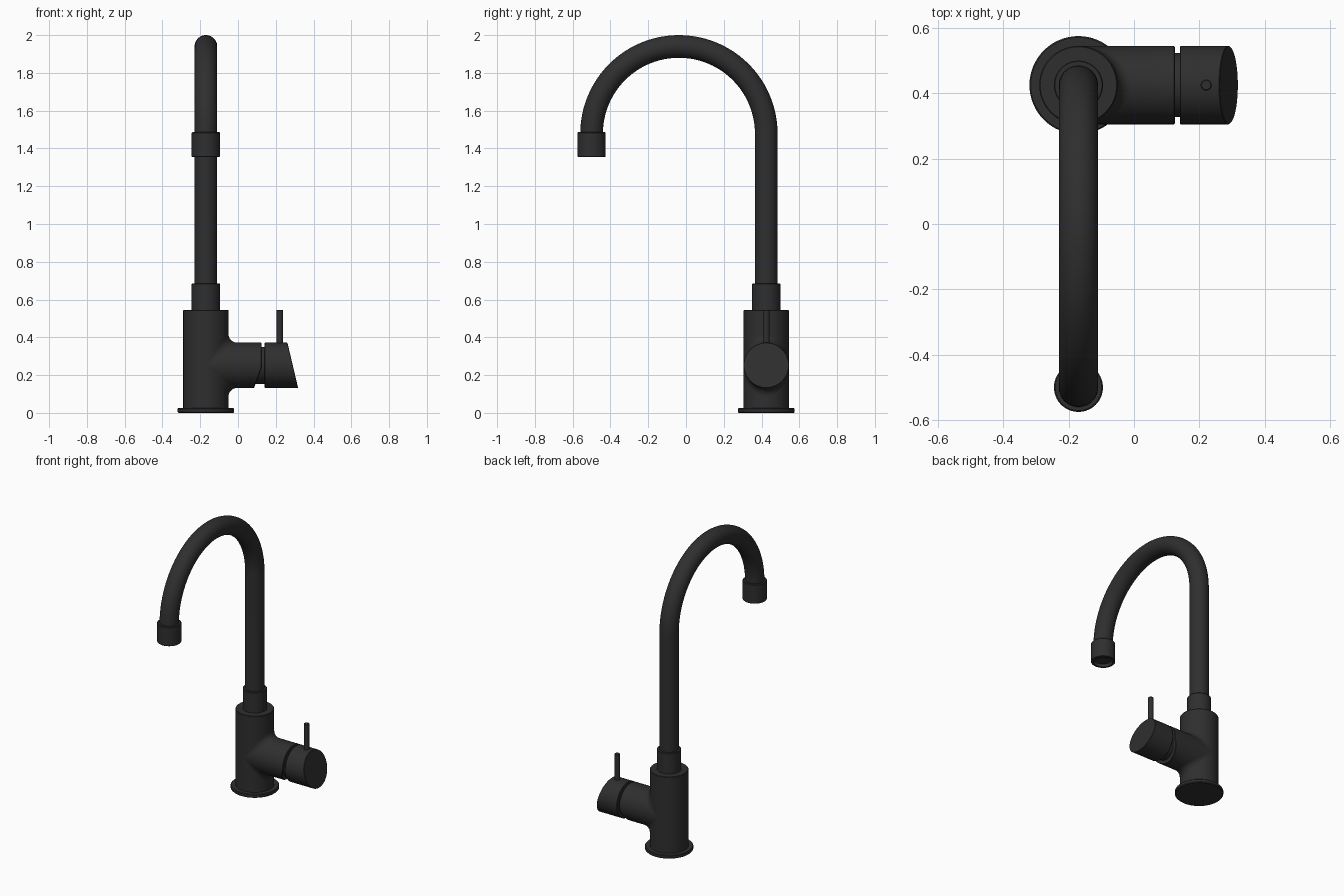
import bpy, bmesh
from math import sin, cos, pi

cube = bpy.data.objects.get("Cube")
if cube:
    bpy.data.objects.remove(cube)

matte = bpy.data.materials.new("matte_black")
matte.use_nodes = True
color = (0.028, 0.028, 0.028, 1)
matte.diffuse_color = color
bsdf = matte.node_tree.nodes["Principled BSDF"]
bsdf.inputs["Base Color"].default_value = color
bsdf.inputs["Roughness"].default_value = 0.6

SEG = 64
ANGLES = [2 * pi * i / SEG for i in range(SEG)]
CX, CY = -0.17, 0.425     # column axis
R = 0.12                  # column and arm radius
AZ = 0.252                # height of the arm axis


def loft(name, rings):
    """Skin a list of equal-length point rings and cap both ends."""
    bm = bmesh.new()
    loops = [[bm.verts.new(p) for p in ring] for ring in rings]
    for a, b in zip(loops, loops[1:]):
        for i in range(SEG):
            j = (i + 1) % SEG
            bm.faces.new((a[i], a[j], b[j], b[i]))
    bm.faces.new(loops[0])
    bm.faces.new(loops[-1])
    bmesh.ops.remove_doubles(bm, verts=bm.verts, dist=1e-5)
    bmesh.ops.recalc_face_normals(bm, faces=bm.faces)
    mesh = bpy.data.meshes.new(name)
    bm.to_mesh(mesh)
    bm.free()
    mesh.materials.append(matte)
    obj = bpy.data.objects.new(name, mesh)
    bpy.context.collection.objects.link(obj)
    bpy.ops.object.select_all(action='DESELECT')
    obj.select_set(True)
    bpy.context.view_layer.objects.active = obj
    bpy.ops.object.shade_smooth_by_angle(angle=0.6)
    return obj


def upright(name, profile, x=CX, y=CY):
    """Turned part about a vertical axis; profile holds (radius, z)."""
    return loft(name, [[(x + r * cos(t), y + r * sin(t), z) for t in ANGLES]
                       for r, z in profile])


def across(r, x_of_z):
    """Ring about the arm axis whose x may depend on height."""
    return [(x_of_z(AZ + r * cos(t)), CY + r * sin(t), AZ + r * cos(t))
            for t in ANGLES]


# Column
upright("base_flange", [(0.145, 0), (0.15, 0.005), (0.15, 0.021), (0.146, 0.025)])
upright("body", [(R, 0.02), (R, 0.542), (R - 0.003, 0.546)])
upright("collar", [(0.075, 0.54), (0.075, 0.682), (0.072, 0.686), (0.06, 0.686)])

# Gooseneck pipe: straight riser, then a half circle over to the outlet
BEND, TUBE, SPRING = 0.4625, 0.06, 1.4775
path = [(CY, 0.67, 0)]
path += [(CY - BEND + BEND * cos(a), SPRING + BEND * sin(a), a)
         for a in [pi * i / 48 for i in range(49)]]
loft("gooseneck_pipe",
     [[(CX + TUBE * sin(t), y + TUBE * cos(t) * cos(a), z + TUBE * cos(t) * sin(a))
       for t in ANGLES] for y, z, a in path])

# Outlet with a recessed underside
upright("spout_nozzle", [(0.06, 1.486), (0.071, 1.486), (0.075, 1.482), (0.075, 1.358),
                         (0.072, 1.355), (0.06, 1.355), (0.058, 1.375)],
        y=CY - 2 * BEND)

# Side arm, blended into the body with a fillet that fades out at the sides
rings = [across(0.05, lambda z: CX)]
for k in range(9):
    a = pi / 2 * k / 8
    ring = []
    for t in ANGLES:
        c = R * abs(cos(t))
        f = 0.045 * abs(cos(t))
        height = c + f * (1 - sin(a))
        ring.append((CX + c + f * (1 - cos(a)), CY + R * sin(t),
                     AZ + (height if cos(t) > 0 else -height)))
    rings.append(ring)


def arm_end(z):
    return 0.125 - 0.37 * max(0, 0.24 - z)


rings.append(across(R, lambda z: arm_end(z) - 0.003))
rings.append(across(R - 0.003, arm_end))
loft("side_arm", rings)

# Recessed neck between arm and handle
loft("handle_neck", [across(0.098, lambda z: 0.05), across(0.098, lambda z: 0.15)])


# Handle with a slanted end
def slant(z):
    return 0.29 - 0.235 * (z - AZ)


loft("handle", [across(R - 0.003, lambda z: 0.14), across(R, lambda z: 0.143),
                across(R, lambda z: slant(z) - 0.002), across(R - 0.002, slant)])

# Lever pin
upright("lever_pin", [(0.017, 0.34), (0.017, 0.543), (0.014, 0.546)], x=0.221)
